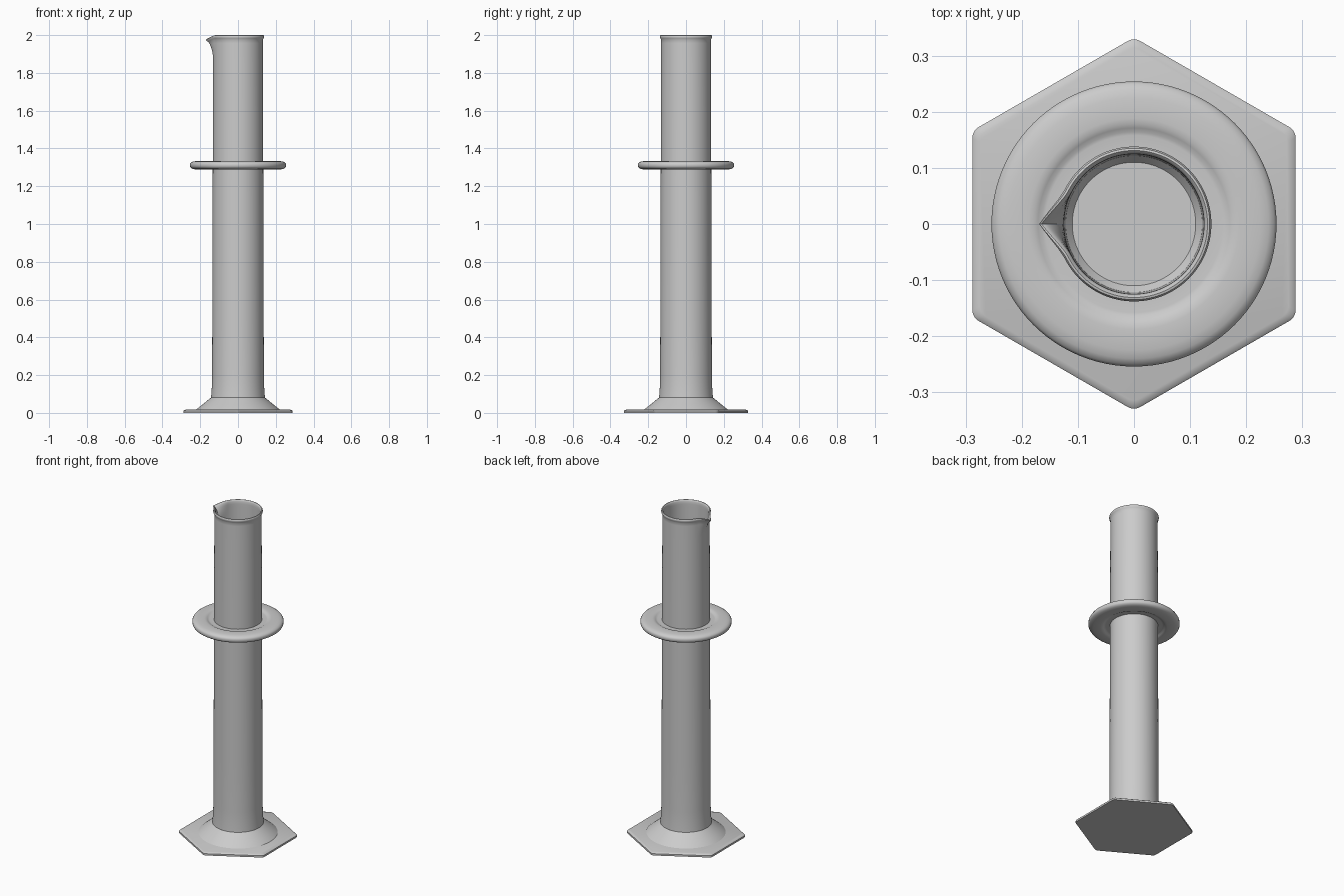
import bpy
import bmesh
from math import sin, cos, pi, radians

if "Cube" in bpy.data.objects:
    bpy.data.objects.remove(bpy.data.objects["Cube"])


def loft(name, rings, caps=True, loop=False):
    """Skin a list of equal-length closed rings of points."""
    bm = bmesh.new()
    vr = [[bm.verts.new(p) for p in ring] for ring in rings]
    n = len(vr[0])
    pairs = list(zip(vr, vr[1:])) + ([(vr[-1], vr[0])] if loop else [])
    for a, b in pairs:
        for i in range(n):
            j = (i + 1) % n
            bm.faces.new((a[i], a[j], b[j], b[i]))
    if caps:
        bm.faces.new(vr[0][::-1])
        bm.faces.new(vr[-1])
    bmesh.ops.recalc_face_normals(bm, faces=bm.faces)
    me = bpy.data.meshes.new(name)
    bm.to_mesh(me)
    bm.free()
    ob = bpy.data.objects.new(name, me)
    bpy.context.collection.objects.link(ob)
    bpy.ops.object.select_all(action='DESELECT')
    ob.select_set(True)
    bpy.context.view_layer.objects.active = ob
    bpy.ops.object.shade_smooth_by_angle(angle=radians(32))
    return ob


def circle(r, z, n=96):
    return [(r * cos(2 * pi * i / n), r * sin(2 * pi * i / n), z) for i in range(n)]


def spout_circle(r, z, n=144):
    """Circle pulled out and down into a pouring lip on the -x side."""
    pts = []
    t = max(0.0, (z - 1.87) / 0.13) ** 2
    for i in range(n):
        a = 2 * pi * i / n
        f = max(0.0, 1 - abs(a - pi) / radians(27)) ** 1.8 * t
        rr = r + 0.034 * f
        pts.append((rr * cos(a), rr * sin(a), z - 0.022 * f))
    return pts


def hexagon(apothem, z, rho=0.022):
    """Hexagon with rounded corners, points towards +y and -y."""
    centre = (apothem - rho) / cos(pi / 6)
    pts = []
    for k in range(6):
        a = pi / 6 + k * pi / 3
        for s in range(-3, 4):
            b = a + s * pi / 18
            pts.append((centre * cos(a) + rho * cos(b),
                        centre * sin(a) + rho * sin(b), z))
    return pts


# Hexagonal foot plate with a chamfered edge
loft("foot_plate", [hexagon(0.288, 0), hexagon(0.288, 0.011),
                    hexagon(0.285, 0.014), hexagon(0.275, 0.018)])

# Flared skirt between foot and tube
loft("foot_skirt", [circle(r, z) for r, z in
                    [(0.224, 0.015), (0.215, 0.023), (0.190, 0.043),
                     (0.165, 0.063), (0.143, 0.081)]])

# Tube: outer wall, rolled rim, inner wall and floor
outer = [(0.143, 0.078), (0.139, 0.13), (0.137, 0.2), (0.136, 0.5),
         (0.134, 1.2), (0.132, 1.87)]
outer += [(0.132, 1.87 + 0.0175 * i) for i in range(1, 7)]
rim = [(0.1355, 1.982), (0.1380, 1.988), (0.1380, 1.994), (0.1350, 1.999),
       (0.1310, 2.0), (0.1275, 1.997), (0.1250, 1.990)]
inner = [(0.1245, 1.975 - 0.0175 * i) for i in range(7)]
inner += [(0.1245, 1.2), (0.125, 0.2), (0.122, 0.10), (0.110, 0.085)]
loft("tube", [spout_circle(r, z) for r, z in outer + rim + inner])

# Guard ring: rounded hump with a recessed inner collar, above and below
half = [(0.133, 0.014), (0.158, 0.014), (0.164, 0.015), (0.171, 0.019),
        (0.178, 0.0225), (0.188, 0.0235), (0.205, 0.0235), (0.225, 0.022),
        (0.240, 0.019), (0.250, 0.013), (0.254, 0.006)]
profile = half + [(r, -z) for r, z in reversed(half)]
loft("guard_ring", [circle(r, 1.311 + z) for r, z in profile],
     caps=False, loop=True)
